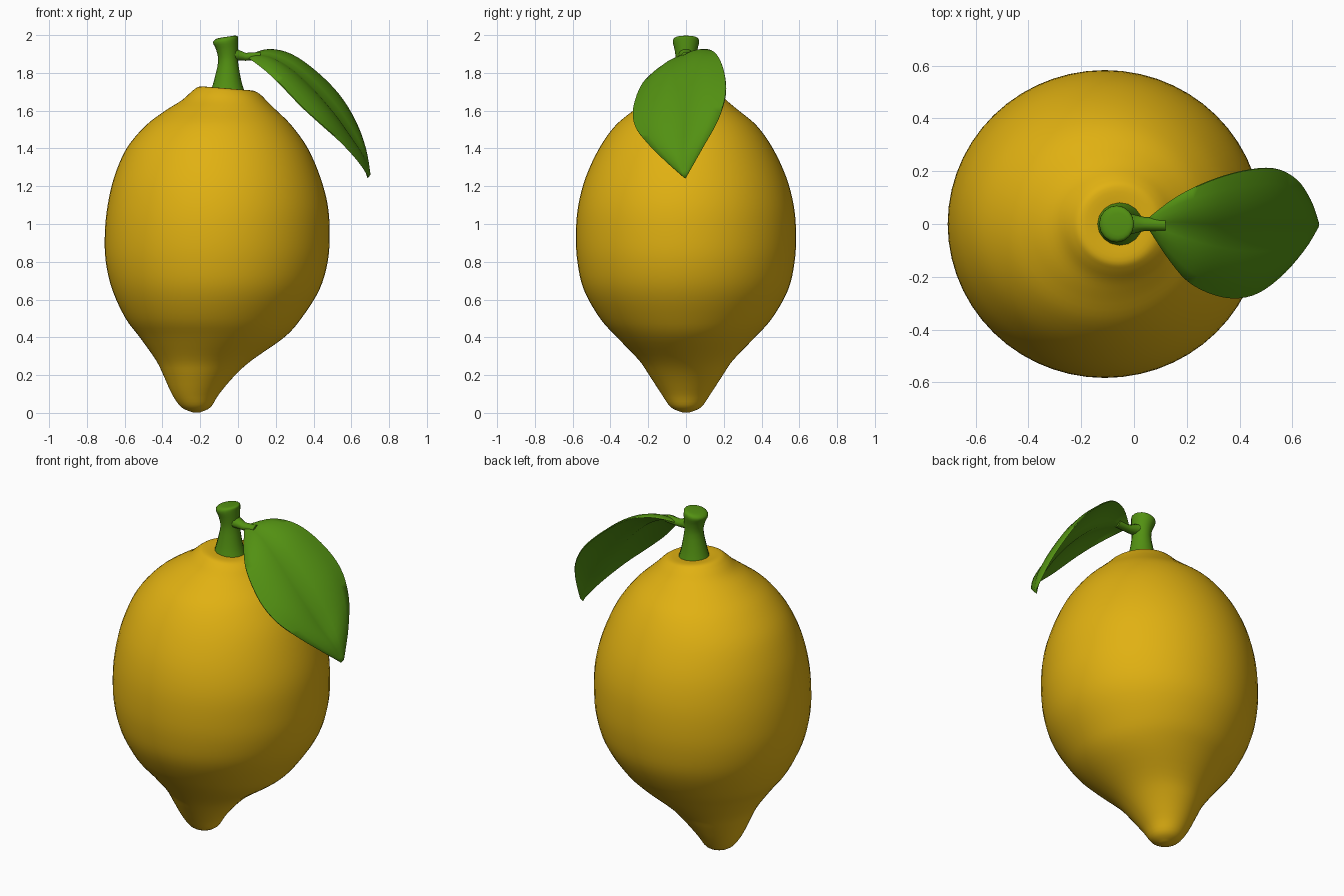
import bpy, bmesh, math
from mathutils import Vector

if "Cube" in bpy.data.objects:
    bpy.data.objects.remove(bpy.data.objects["Cube"])


def material(name, rgb):
    m = bpy.data.materials.new(name)
    m.diffuse_color = (*rgb, 1)
    m.use_nodes = True
    m.node_tree.nodes["Principled BSDF"].inputs["Base Color"].default_value = m.diffuse_color
    return m


YELLOW = material("lemon yellow", (0.75, 0.44, 0.006))
GREEN = material("leaf green", (0.085, 0.28, 0.006))


def make(name, verts, faces, mat, angle=50):
    me = bpy.data.meshes.new(name)
    me.from_pydata(verts, [], faces)
    bm = bmesh.new()
    bm.from_mesh(me)
    bmesh.ops.recalc_face_normals(bm, faces=bm.faces)
    bm.to_mesh(me)
    bm.free()
    me.materials.append(mat)
    ob = bpy.data.objects.new(name, me)
    bpy.context.collection.objects.link(ob)
    bpy.ops.object.select_all(action='DESELECT')
    bpy.context.view_layer.objects.active = ob
    ob.select_set(True)
    bpy.ops.object.shade_smooth_by_angle(angle=math.radians(angle))
    return ob


def smooth_rows(rows, steps):
    """Catmull-Rom interpolation of rows of numbers."""
    out = []
    for i in range(len(rows) - 1):
        p = [rows[max(0, min(len(rows) - 1, i + k))] for k in (-1, 0, 1, 2)]
        for s in range(steps):
            t = s / steps
            out.append([0.5 * (2 * b + (c - a) * t + (2 * a - 5 * b + 4 * c - d) * t * t
                               + (3 * b - a - 3 * c + d) * t ** 3) for a, b, c, d in zip(*p)])
    return out + [list(rows[-1])]


def loft(name, rings, mat, n, angle=50):
    """Skin closed rings of points and cap both ends."""
    verts = [v for r in rings for v in r]
    faces = [(k * n + i, k * n + (i + 1) % n, (k + 1) * n + (i + 1) % n, (k + 1) * n + i)
             for k in range(len(rings) - 1) for i in range(n)]
    faces += [tuple(range(n)), tuple(range((len(rings) - 1) * n, len(rings) * n))]
    return make(name, verts, faces, mat, angle)


def circle_rings(rows, n):
    """Rows of z, left x, right x, half depth, tilt."""
    rings = []
    for z, x0, x1, ry, tilt in rows:
        c, rx = (x0 + x1) / 2, (x1 - x0) / 2
        rings.append([(c + rx * math.cos(a), ry * math.sin(a), z - tilt * rx * math.cos(a))
                      for a in (2 * math.pi * i / n for i in range(n))])
    return rings


# Lemon body: pointed nub below, collar above
body = [
    (0.003, -0.24, -0.20, 0.02, 0), (0.03, -0.30, -0.145, 0.08, 0),
    (0.10, -0.35, -0.10, 0.13, 0), (0.20, -0.395, -0.015, 0.195, 0),
    (0.28, -0.435, 0.075, 0.25, 0), (0.40, -0.52, 0.245, 0.365, 0),
    (0.50, -0.595, 0.335, 0.455, 0), (0.65, -0.665, 0.43, 0.54, 0),
    (0.80, -0.70, 0.475, 0.575, 0), (0.95, -0.705, 0.485, 0.583, 0),
    (1.10, -0.69, 0.475, 0.57, 0), (1.25, -0.655, 0.435, 0.53, 0),
    (1.40, -0.59, 0.37, 0.46, 0), (1.52, -0.49, 0.285, 0.375, 0),
    (1.60, -0.385, 0.205, 0.28, 0), (1.65, -0.295, 0.16, 0.22, 0.03),
    (1.695, -0.24, 0.12, 0.175, 0.06), (1.717, -0.20, 0.08, 0.14, 0.08),
    (1.715, -0.13, 0.01, 0.07, 0.08),
]
loft("lemon_body", circle_rings(smooth_rows(body, 4), 56), YELLOW, 56)

# Stem: flared at the foot and at the cut end
stem = [
    (1.70, -0.145, 0.035, 0.085, 0), (1.76, -0.127, 0.017, 0.07, 0),
    (1.86, -0.105, 0.0, 0.055, 0), (1.92, -0.115, 0.0, 0.06, 0),
    (1.965, -0.132, 0.0, 0.07, -0.1), (1.985, -0.122, -0.002, 0.062, -0.15),
    (1.991, -0.10, -0.02, 0.04, -0.15),
]
loft("stem", circle_rings(smooth_rows(stem, 3), 16), GREEN, 16)

# Leaf stalk
stalk = []
for x, z, r in ((-0.05, 1.905, 0.04), (0.0, 1.895, 0.03), (0.04, 1.885, 0.022), (0.12, 1.89, 0.022)):
    stalk.append([(x, r * 1.2 * math.cos(a), z + r * math.sin(a))
                  for a in (math.pi * i / 5 for i in range(10))])
loft("leaf_stalk", stalk, GREEN, 10)

# Leaf: front edge, midrib and back edge along its length
leaf = [
    (0.06, -0.025, 1.88, 0.06, 0, 1.89, 0.06, 0.025, 1.895),
    (0.14, -0.145, 1.82, 0.16, -0.01, 1.885, 0.16, 0.10, 1.925),
    (0.22, -0.23, 1.745, 0.28, -0.03, 1.82, 0.28, 0.16, 1.90),
    (0.34, -0.278, 1.62, 0.40, -0.045, 1.71, 0.41, 0.20, 1.81),
    (0.45, -0.27, 1.52, 0.51, -0.05, 1.58, 0.53, 0.21, 1.69),
    (0.55, -0.205, 1.43, 0.60, -0.045, 1.45, 0.615, 0.17, 1.555),
    (0.64, -0.105, 1.33, 0.665, -0.03, 1.35, 0.67, 0.09, 1.41),
    (0.69, -0.02, 1.255, 0.695, -0.01, 1.255, 0.70, 0.005, 1.26),
]
M = 5
rings = []
for row in smooth_rows(leaf, 4):
    f, m, b = Vector(row[:3]), Vector(row[3:6]), Vector(row[6:])
    across = (b - f).normalized()
    normal = Vector((0.55, -0.25, 0.8))
    normal = (normal - across * normal.dot(across)).normalized()
    line = []
    for a, c, ts in ((f, m, range(M)), (m, b, range(M + 1))):
        for i in ts:
            t = i / M
            line.append(a.lerp(c, t) + normal * 0.10 * (c - a).length * 4 * t * (1 - t))
    # rounded thickness: thin at the edges
    last = len(line) - 1
    th = [0.004 + 0.014 * min(1, 4 * (i / last) * (1 - i / last)) for i in range(last + 1)]
    top = [p + normal * h * 0.4 for p, h in zip(line, th)]
    under = [p - normal * h for p, h in zip(line, th)]
    rings.append(top + under[::-1])
loft("leaf", rings, GREEN, len(rings[0]), 60)
